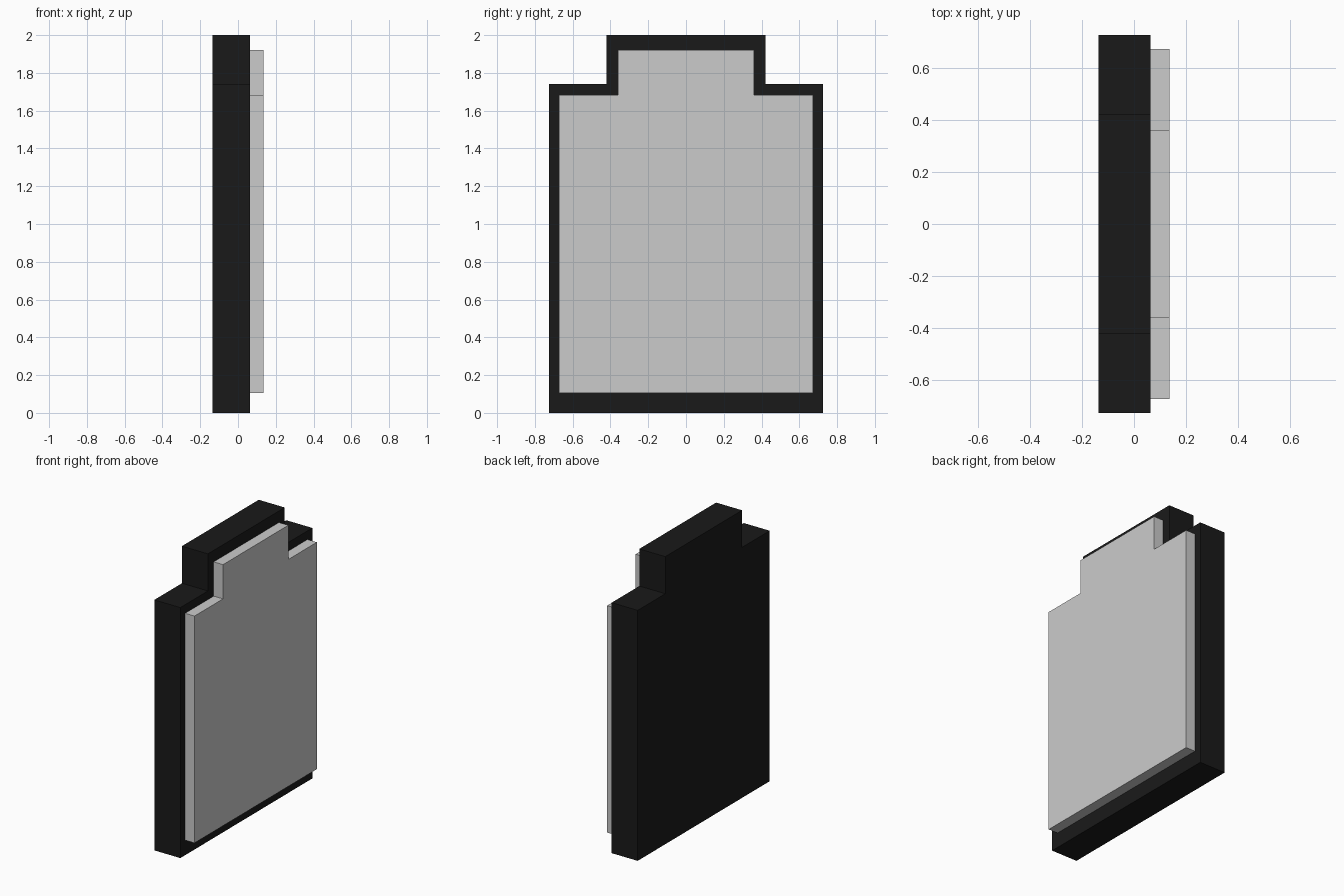
import bpy
import bmesh

if "Cube" in bpy.data.objects:
    bpy.data.objects.remove(bpy.data.objects["Cube"])


def stepped_plate(name, x0, x1, half_w, half_top, z0, z_step, z1):
    """Extrude a mirrored stepped outline along x."""
    right = [(half_w, z0), (half_w, z_step), (half_top, z_step), (half_top, z1)]
    outline = right + [(-y, z) for y, z in reversed(right)]
    bm = bmesh.new()
    face = bm.faces.new([bm.verts.new((x0, y, z)) for y, z in outline])
    ext = bmesh.ops.extrude_face_region(bm, geom=[face], use_keep_orig=True)
    verts = [v for v in ext["geom"] if isinstance(v, bmesh.types.BMVert)]
    bmesh.ops.translate(bm, verts=verts, vec=(x1 - x0, 0, 0))
    bmesh.ops.recalc_face_normals(bm, faces=bm.faces)
    mesh = bpy.data.meshes.new(name)
    bm.to_mesh(mesh)
    bm.free()
    obj = bpy.data.objects.new(name, mesh)
    bpy.context.collection.objects.link(obj)
    return obj


# Dark backing plate
backing = stepped_plate("backing_plate", -0.136, 0.064, 0.725, 0.422, 0.0, 1.742, 2.0)
black = bpy.data.materials.new("black")
black.diffuse_color = (0.01, 0.01, 0.01, 1)
black.use_nodes = True
black.node_tree.nodes["Principled BSDF"].inputs["Base Color"].default_value = black.diffuse_color
backing.data.materials.append(black)

# Raised grey panel on the +x face
stepped_plate("front_panel", 0.064, 0.136, 0.672, 0.359, 0.104, 1.682, 1.92)
